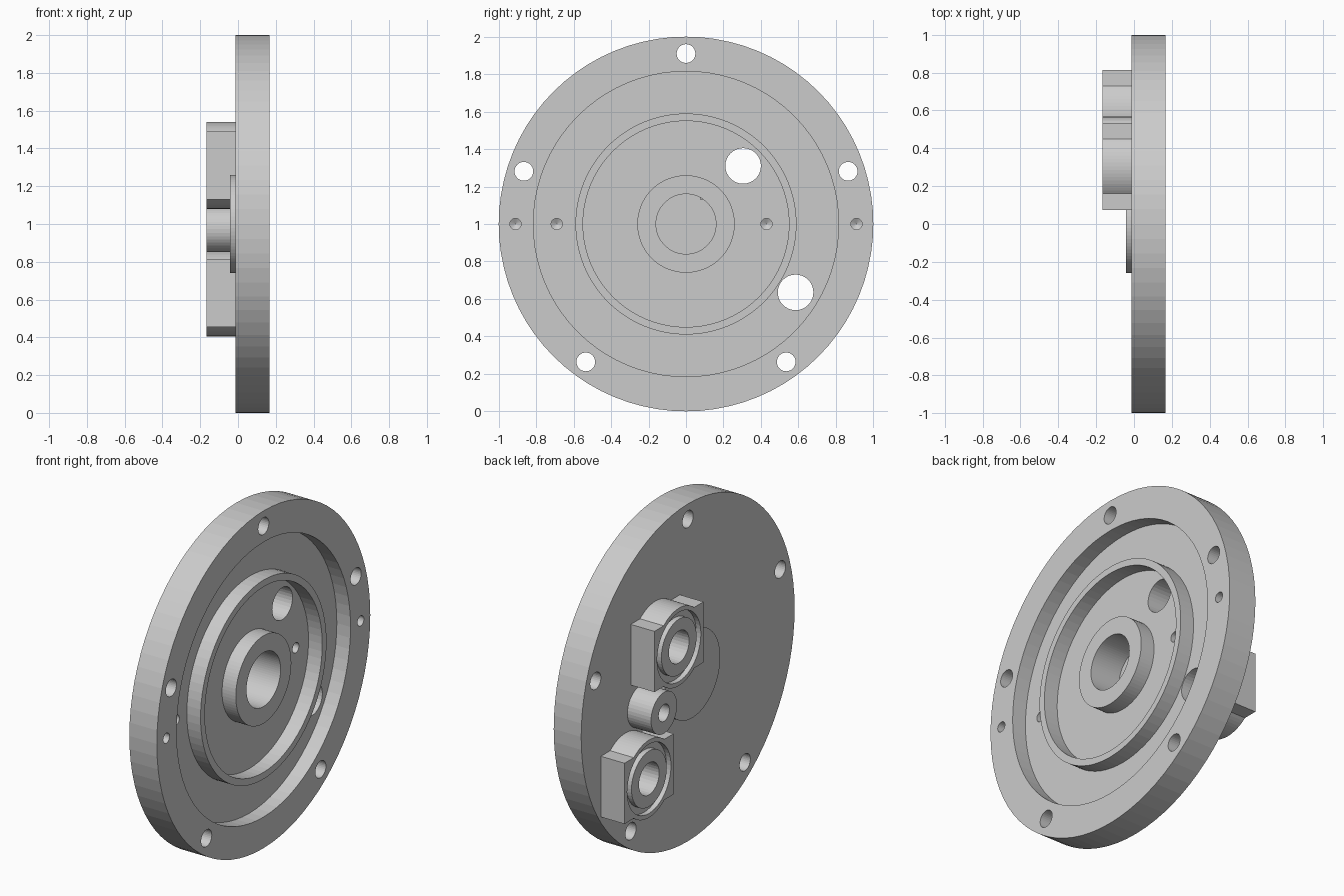
import bpy, bmesh
from math import sin, cos, pi, radians, acos
from mathutils import Matrix, Vector

if "Cube" in bpy.data.objects:
    bpy.data.objects.remove(bpy.data.objects["Cube"])

X_AXIS = Vector((1, 0, 0))
BACK, FRONT, FLOOR, BOSS = -0.015, 0.165, 0.075, -0.17


def lathe(bm, profile, y, z, segs=64, closed=False):
    """Spin (x, radius) points about an x-directed axis through (y, z)."""
    c = Vector((0, y, z))
    pts = [bm.verts.new((x, y, z + r)) for x, r in profile]
    ends = pts[1:] + (pts[:1] if closed else [])
    edges = [bm.edges.new(p) for p in zip(pts, ends)]
    bmesh.ops.spin(bm, geom=pts + edges, cent=c, axis=X_AXIS,
                   angle=2 * pi, steps=segs, use_duplicate=False)
    bmesh.ops.remove_doubles(bm, verts=bm.verts, dist=1e-5)


def rod(bm, x0, x1, r, y, z, segs=32):
    lathe(bm, [(x0, 0), (x0, r), (x1, r), (x1, 0)], y, z, segs)


def finish(bm, name):
    bmesh.ops.recalc_face_normals(bm, faces=bm.faces)
    me = bpy.data.meshes.new(name)
    bm.to_mesh(me)
    bm.free()
    ob = bpy.data.objects.new(name, me)
    bpy.context.collection.objects.link(ob)
    return ob


def cut(ob, cutter):
    cutter.hide_render = True
    mod = ob.modifiers.new("cut", "BOOLEAN")
    mod.operation, mod.solver, mod.object = "DIFFERENCE", "EXACT", cutter
    bpy.context.view_layer.objects.active = ob
    bpy.ops.object.modifier_apply(modifier=mod.name)
    bpy.data.objects.remove(cutter)


ports = [(0.305, 1.31), (0.585, 0.635)]

# Cover plate: rim, recess, ridge, inner recess, hub with blind bore, rear pad
bm = bmesh.new()
lathe(bm, [(-0.045, 0), (-0.045, 0.26), (BACK, 0.26), (BACK, 1), (FRONT, 1),
           (FRONT, 0.815), (FLOOR, 0.815), (FLOOR, 0.59), (FRONT, 0.59),
           (FRONT, 0.55), (FLOOR, 0.55), (FLOOR, 0.26), (FRONT, 0.26),
           (FRONT, 0.16), (-0.03, 0.16), (-0.03, 0)], 0, 1, 80)
plate = finish(bm, "cover_plate")

# Bolt holes, port holes and small blind holes
bm = bmesh.new()
for i in range(5):
    a = radians(90 + 72 * i)
    rod(bm, -0.1, 0.3, 0.05, 0.91 * cos(a), 1 + 0.91 * sin(a))
for y, z in ports:
    rod(bm, -0.3, 0.3, 0.095, y, z)
for y, bottom in [(-0.91, 0.07), (0.91, 0.07), (-0.69, 0.025), (0.43, 0.025)]:
    lathe(bm, [(0.25, 0), (0.25, 0.03), (bottom, 0.03), (bottom - 0.017, 0)], y, 1, 24)
cut(plate, finish(bm, "plate_cutter"))

# Port bosses: round body with a rectangular flange, seal groove and bore
R, HALF_H = 0.23, 0.18
a0 = acos(HALF_H / R)
for n, (y, z) in zip(("upper", "lower"), ports):
    bm = bmesh.new()
    outline = []
    for s in (1, -1):
        outline.append((s * R, s * HALF_H))
        for i in range(17):
            a = pi / 2 - a0 + 2 * a0 * i / 16
            outline.append((s * R * cos(a), s * R * sin(a)))
        outline.append((-s * R, s * HALF_H))
    face = bm.faces.new([bm.verts.new((BACK, y + p, z + q)) for p, q in outline])
    ext = bmesh.ops.extrude_face_region(bm, geom=[face], use_keep_orig=True)
    bmesh.ops.translate(bm, vec=(BOSS - BACK, 0, 0),
                        verts=[v for v in ext["geom"] if isinstance(v, bmesh.types.BMVert)])
    boss = finish(bm, n + "_port_boss")
    bm = bmesh.new()
    rod(bm, -0.3, 0.3, 0.095, y, z)
    lathe(bm, [(-0.2, 0.165), (-0.2, 0.205), (BOSS + 0.03, 0.205),
               (BOSS + 0.03, 0.165)], y, z, 48, closed=True)
    cut(boss, finish(bm, "boss_cutter"))

# Small round boss with a blind hole, midway between the ports
bm = bmesh.new()
lathe(bm, [(BACK, 0), (BACK, 0.122), (BOSS, 0.122), (BOSS, 0.05), (-0.03, 0.05), (-0.03, 0)],
      0.445, 0.9725, 40)
finish(bm, "middle_boss")

# Centre the model on x
for ob in bpy.context.collection.objects:
    ob.data.transform(Matrix.Translation((0.0025, 0, 0)))
